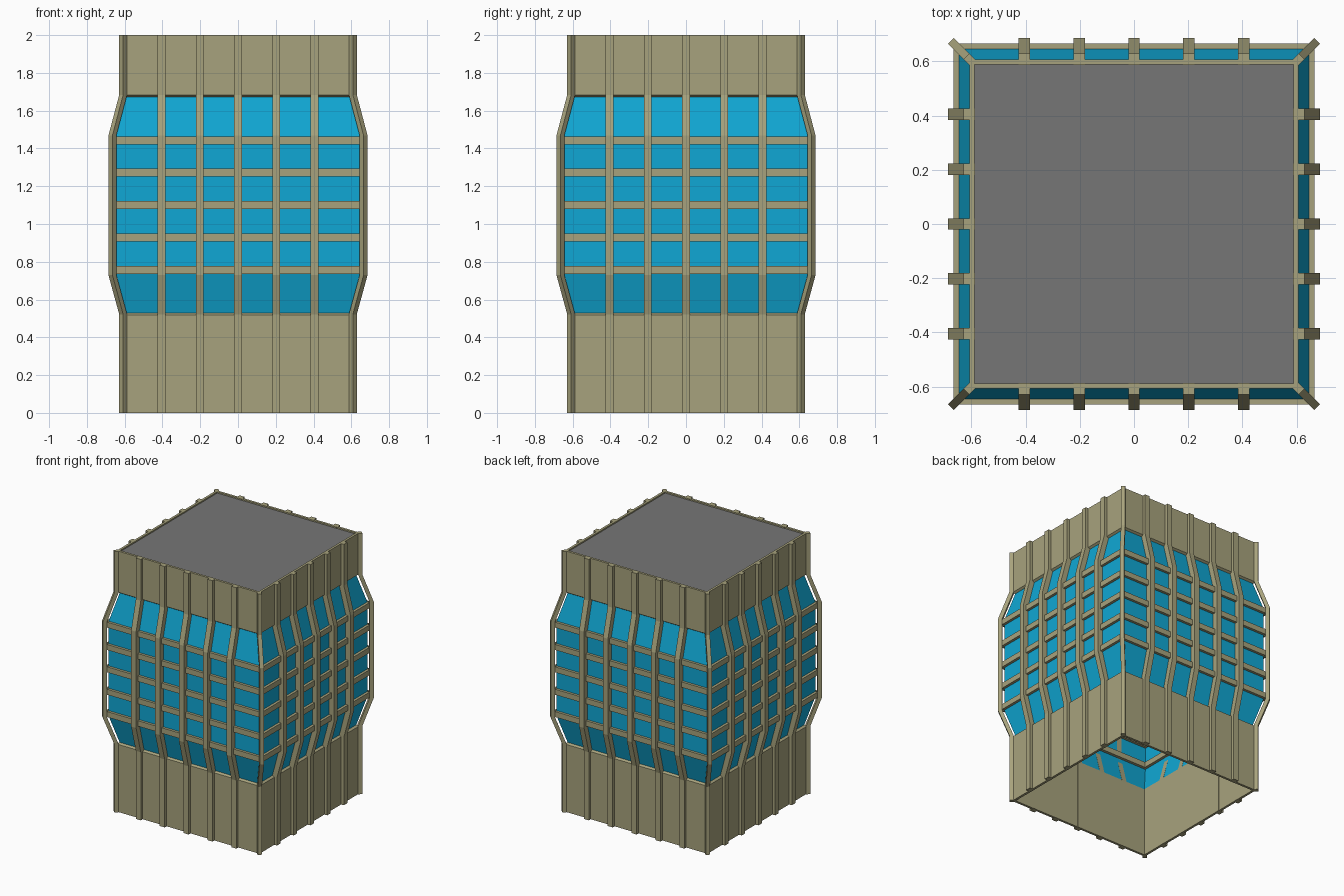
import bpy, bmesh, math
from mathutils import Matrix, Vector

if "Cube" in bpy.data.objects:
    bpy.data.objects.remove(bpy.data.objects["Cube"])


def material(name, rgb):
    m = bpy.data.materials.new(name)
    m.diffuse_color = (*rgb, 1)
    m.use_nodes = True
    m.node_tree.nodes["Principled BSDF"].inputs["Base Color"].default_value = m.diffuse_color
    return m


STONE = material("olive stone", (0.39, 0.365, 0.205))
GLASS = material("blue glass", (0.005, 0.39, 0.66))
ROOF = material("grey roof", (0.18, 0.18, 0.18))


def finish(bm, name, mat, recalc=True):
    if recalc:
        bmesh.ops.recalc_face_normals(bm, faces=bm.faces)
    mesh = bpy.data.meshes.new(name)
    bm.to_mesh(mesh)
    bm.free()
    mesh.materials.append(mat)
    ob = bpy.data.objects.new(name, mesh)
    bpy.context.collection.objects.link(ob)
    return ob


def loft(bm, rings, closed=False, caps=False):
    """Skin a list of point rings; closed joins the last ring to the first."""
    vs = [[bm.verts.new(p) for p in ring] for ring in rings]
    n = len(vs[0])
    pairs = list(zip(vs, vs[1:])) + ([(vs[-1], vs[0])] if closed else [])
    for a, b in pairs:
        for i in range(n):
            j = (i + 1) % n
            bm.faces.new((a[i], a[j], b[j], b[i]))
    if caps:
        bm.faces.new(vs[0][::-1])
        bm.faces.new(vs[-1])


def square(d, z):
    return [(-d, -d, z), (d, -d, z), (d, d, z), (-d, d, z)]


def four_sides(bm):
    """Repeat everything in bm around the four faces of the tower."""
    geom = bm.verts[:] + bm.edges[:] + bm.faces[:]
    for k in (1, 2, 3):
        new = bmesh.ops.duplicate(bm, geom=geom)["geom"]
        bmesh.ops.rotate(bm, verts=[v for v in new if isinstance(v, bmesh.types.BMVert)],
                         matrix=Matrix.Rotation(k * math.pi / 2, 3, 'Z'))


# Hollow stone walls below and above the glass, with chamfered lips
for name, profile in (
    ("lower_wall", [(0.588, 0), (0.606, 0), (0.606, 0.518), (0.588, 0.53)]),
    ("upper_wall", [(0.588, 1.672), (0.606, 1.684), (0.606, 2), (0.588, 2)]),
):
    bm = bmesh.new()
    loft(bm, [square(d, z) for d, z in profile], closed=True)
    finish(bm, name, STONE)

# Bulging glass band
bm = bmesh.new()
loft(bm, [square(d, z) for d, z in
          ((0.59, 0.527), (0.645, 0.735), (0.645, 1.465), (0.59, 1.675))])
finish(bm, "glass_band", GLASS, recalc=False)

# Roof slab just below the wall rim
bm = bmesh.new()
loft(bm, [square(0.588, 1.975), square(0.588, 1.99)], caps=True)
finish(bm, "roof", ROOF)

# Centre line followed by all vertical ribs: distance out, height
PATH = [(0.608, 0), (0.608, 0.522), (0.665, 0.73),
        (0.665, 1.468), (0.608, 1.684), (0.608, 2)]
H = 0.021

# Vertical ribs
bm = bmesh.new()
for x in (-0.405, -0.2025, 0, 0.2025, 0.405):
    loft(bm, [[(x - H, -d - H, z), (x + H, -d - H, z), (x + H, -d + H, z), (x - H, -d + H, z)]
              for d, z in PATH], caps=True)
four_sides(bm)
finish(bm, "vertical_ribs", STONE)

# Corner ribs, square section turned to the diagonal
bm = bmesh.new()
loft(bm, [[(d - H, -d, z), (d, -d - H, z), (d + H, -d, z), (d, -d + H, z)]
          for d, z in PATH], caps=True)
four_sides(bm)
finish(bm, "corner_ribs", STONE)

# Horizontal bars across the glass
bm = bmesh.new()
for i in range(5):
    z = 0.757 + i * 0.1715
    bmesh.ops.create_cube(bm, size=1, matrix=Matrix.LocRotScale(
        Vector((0, -0.644, z)), None, Vector((1.29, 0.042, 0.042))))
four_sides(bm)
finish(bm, "horizontal_bars", STONE)
